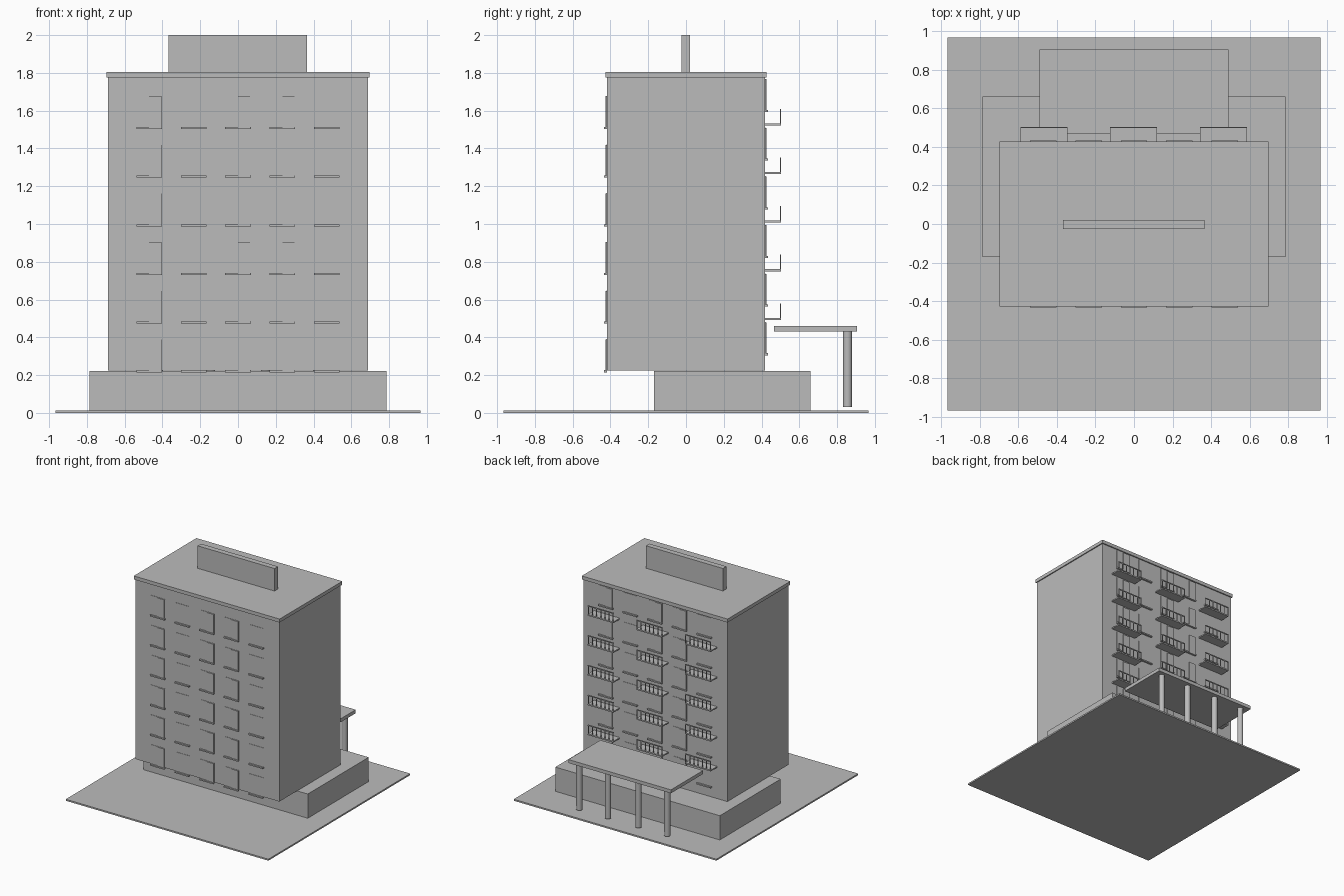
import bpy
import bmesh
from mathutils import Matrix

cube = bpy.data.objects.get("Cube")
if cube:
    bpy.data.objects.remove(cube, do_unlink=True)

GREY = (0.5, 0.5, 0.5, 1.0)
mat = bpy.data.materials.new("concrete grey")
mat.use_nodes = True
mat.diffuse_color = GREY
mat.node_tree.nodes["Principled BSDF"].inputs["Base Color"].default_value = GREY


def add_box(bm, x, y, z):
    """Box from three (low, high) ranges."""
    size = Matrix.Diagonal((x[1] - x[0], y[1] - y[0], z[1] - z[0], 1))
    mid = Matrix.Translation((sum(x) / 2, sum(y) / 2, sum(z) / 2))
    bmesh.ops.create_cube(bm, size=1, matrix=mid @ size)


def finish(name, bm):
    mesh = bpy.data.meshes.new(name)
    bm.to_mesh(mesh)
    bm.free()
    mesh.materials.append(mat)
    obj = bpy.data.objects.new(name, mesh)
    bpy.context.collection.objects.link(obj)
    return obj


def box(name, x, y, z):
    bm = bmesh.new()
    add_box(bm, x, y, z)
    return finish(name, bm)


HALF_W, WALL = 0.687, 0.417
FLOOR = 0.2575

# Main masses
box("ground_slab", (-0.967, 0.967), (-0.967, 0.967), (0, 0.013))
box("podium", (-0.785, 0.785), (-0.17, 0.66), (0.013, 0.222))
box("tower", (-HALF_W, HALF_W), (-WALL, WALL), (0.225, 1.776))
box("roof_slab", (-0.696, 0.696), (-0.427, 0.427), (1.776, 1.806))
box("roof_panel", (-0.368, 0.366), (-0.025, 0.022), (1.806, 2.0))

# Entrance canopy on round columns
box("canopy", (-0.49, 0.49), (0.467, 0.905), (0.43, 0.46))
bm = bmesh.new()
for x in (-0.42, -0.145, 0.145, 0.42):
    bmesh.ops.create_cone(bm, cap_ends=True, segments=24, radius1=0.024,
                          radius2=0.024, depth=0.405,
                          matrix=Matrix.Translation((x, 0.855, 0.2325)))
columns = finish("canopy_columns", bm)
bpy.context.view_layer.objects.active = columns
columns.select_set(True)
bpy.ops.object.shade_smooth_by_angle()


def windows(name, sill_top, side):
    """Window grid on the front; side -1 turns it round to the back."""
    panes, sills, casements = bmesh.new(), bmesh.new(), bmesh.new()
    for level in range(6):
        z = sill_top + level * FLOOR
        for col in range(-2, 3):
            x = col * 0.235
            add_box(panes, (x - 0.066, x + 0.066), (-WALL - 0.003, -WALL), (z, z + 0.165))
            add_box(sills, (x - 0.068, x + 0.068), (-WALL - 0.017, -WALL), (z - 0.011, z))
            # Raised casement on the right half of some windows
            if col in (-2, 0, 1):
                add_box(casements, (x, x + 0.064), (-WALL - 0.010, -WALL), (z, z + 0.163))
    for part, bm in (("panes", panes), ("sills", sills), ("casements", casements)):
        obj = finish(f"{name}_window_{part}", bm)
        if side < 0:
            obj.data.transform(Matrix.Diagonal((-1, -1, 1, 1)))


windows("front", 0.226, 1)
windows("back", 0.316, -1)

# Balconies with open front railings
slabs, rails = bmesh.new(), bmesh.new()
for level in range(5):
    z = 0.492 + level * FLOOR
    for x in (-0.467, -0.002, 0.463):
        lo, hi = x - 0.122, x + 0.122
        add_box(slabs, (lo, hi), (WALL, 0.504), (z, z + 0.011))
        add_box(rails, (lo, hi), (0.497, 0.504), (z + 0.080, z + 0.088))
        for i in range(7):
            post = lo + 0.003 + i * (hi - lo - 0.006) / 6
            add_box(rails, (post - 0.003, post + 0.003), (0.498, 0.503), (z + 0.011, z + 0.080))
finish("balcony_slabs", slabs)
finish("balcony_railings", rails)
